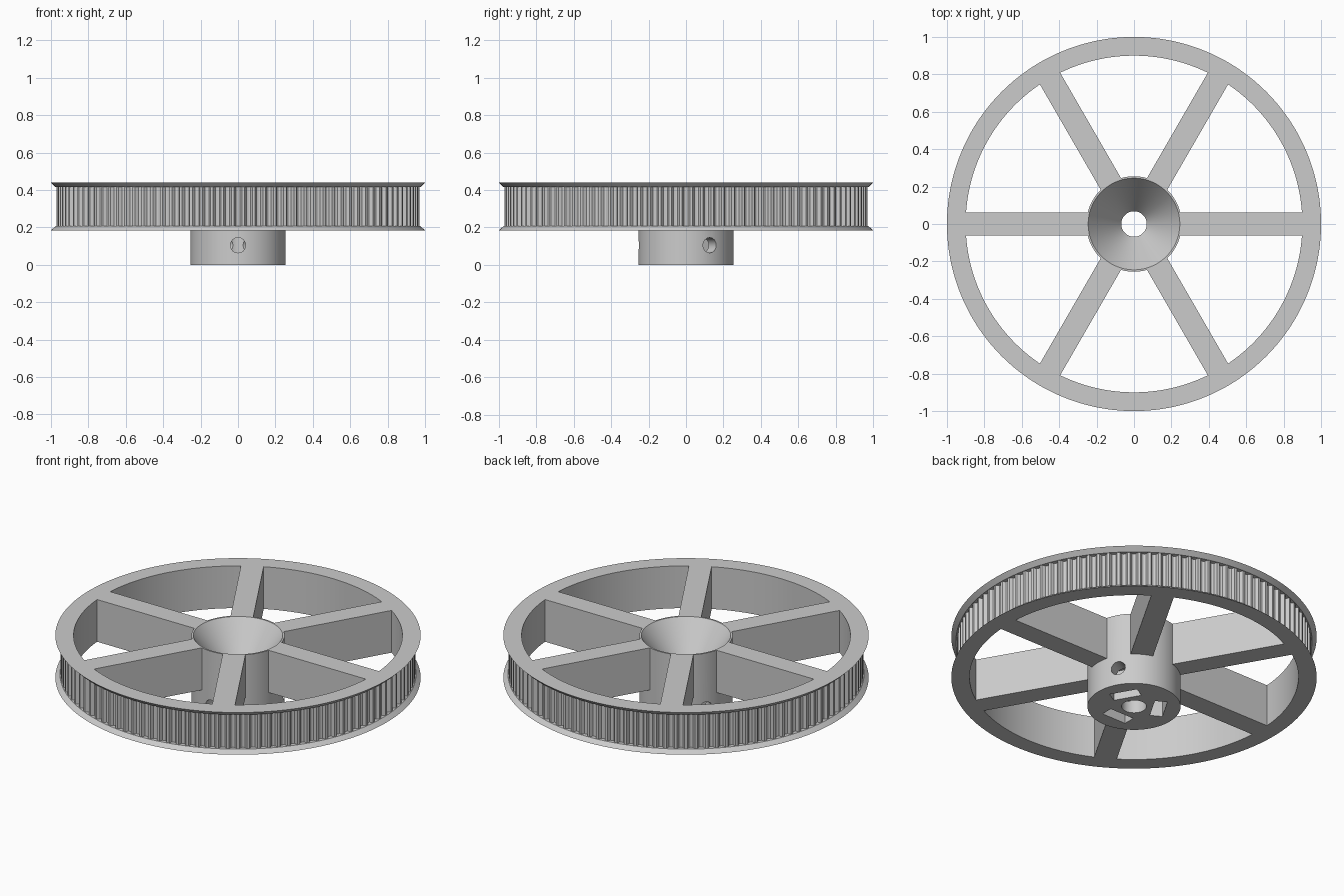
import bpy, bmesh
from math import pi, cos, sin, radians
from mathutils import Matrix

cube = bpy.data.objects.get("Cube")
if cube:
    bpy.data.objects.remove(cube, do_unlink=True)

BOTTOM, TOP = 0.185, 0.44      # height range of the wheel
HUB_R, BORE_R = 0.255, 0.068
TEETH = 108

grey = bpy.data.materials.new("plain grey")
grey.use_nodes = True
colour = (0.6, 0.6, 0.6, 1)
grey.diffuse_color = colour
grey.node_tree.nodes["Principled BSDF"].inputs["Base Color"].default_value = colour


def finish(bm, name):
    """Turn a bmesh into a named, coloured object."""
    bmesh.ops.recalc_face_normals(bm, faces=bm.faces)
    mesh = bpy.data.meshes.new(name)
    bm.to_mesh(mesh)
    bm.free()
    mesh.materials.append(grey)
    obj = bpy.data.objects.new(name, mesh)
    bpy.context.collection.objects.link(obj)
    return obj


def smooth(obj):
    bpy.ops.object.select_all(action='DESELECT')
    obj.select_set(True)
    bpy.context.view_layer.objects.active = obj
    bpy.ops.object.shade_smooth_by_angle(angle=radians(25))


def closed_loops(loops, name):
    """Bridge a closed series of equal-length vertex loops."""
    bm = bmesh.new()
    rings = [[bm.verts.new(p) for p in loop] for loop in loops]
    n = len(rings[0])
    for a, b in zip(rings, rings[1:] + rings[:1]):
        for i in range(n):
            j = (i + 1) % n
            bm.faces.new((a[i], a[j], b[j], b[i]))
    return finish(bm, name)


def circle(r, z, angles):
    return [(r * cos(a), r * sin(a), z) for a in angles]


def box(size, centre, turn, name):
    bm = bmesh.new()
    place = Matrix.Rotation(turn, 4, 'Z') @ Matrix.Translation(centre) @ Matrix.Diagonal((*size, 1))
    bmesh.ops.create_cube(bm, size=1, matrix=place)
    return finish(bm, name)


# Toothed rim with a sloped flange above and below the belt track
TOOTH_R = 0.971
groove = [(-0.021, 0), (-0.016, 0.009), (-0.011, 0.018), (0, 0.021),
          (0.011, 0.018), (0.016, 0.009), (0.021, 0)]
outline = [(2 * pi * t / TEETH + dx / TOOTH_R, TOOTH_R - depth)
           for t in range(TEETH) for dx, depth in groove]
angles = [a for a, r in outline]


def track(z):
    return [(r * cos(a), r * sin(a), z) for a, r in outline]


rim = closed_loops([
    circle(0.9, TOP, angles), circle(1.0, TOP, angles),
    circle(0.975, TOP - 0.025, angles), track(TOP - 0.025),
    track(BOTTOM + 0.022), circle(0.975, BOTTOM + 0.022, angles),
    circle(1.0, BOTTOM, angles), circle(0.9, BOTTOM, angles)], "toothed_rim")
smooth(rim)

# Six full-height spokes
inner, outer = 0.245, 0.905
for i in range(6):
    box((outer - inner, 0.125, TOP - BOTTOM),
        ((inner + outer) / 2, 0, (TOP + BOTTOM) / 2), i * pi / 3, f"spoke_{i + 1}")

# Hub with a conical recess leading to the shaft bore
steps = [2 * pi * i / 96 for i in range(96)]
hub = closed_loops([
    circle(HUB_R, 0, steps), circle(HUB_R, TOP, steps),
    circle(0.245, TOP, steps), circle(BORE_R, 0.2, steps),
    circle(BORE_R, 0, steps)], "hub")

# Nut slots and set screw holes cut into the hub
for i in range(3):
    turn = -pi / 2 + i * 2 * pi / 3
    slot = box((0.07, 0.16, 0.28), (0.137, 0, 0.04), turn, "slot_cutter")
    bm = bmesh.new()
    place = (Matrix.Rotation(turn, 4, 'Z') @ Matrix.Translation((0.17, 0, 0.105))
             @ Matrix.Rotation(pi / 2, 4, 'Y'))
    bmesh.ops.create_cone(bm, cap_ends=True, segments=16, radius1=0.041,
                          radius2=0.041, depth=0.26, matrix=place)
    hole = finish(bm, "hole_cutter")
    for cutter in (slot, hole):
        cutter.hide_render = True
        cut = hub.modifiers.new("cut", 'BOOLEAN')
        cut.operation = 'DIFFERENCE'
        cut.solver = 'EXACT'
        cut.object = cutter
        bpy.context.view_layer.objects.active = hub
        bpy.ops.object.modifier_apply(modifier=cut.name)
        bpy.data.objects.remove(cutter, do_unlink=True)
smooth(hub)
